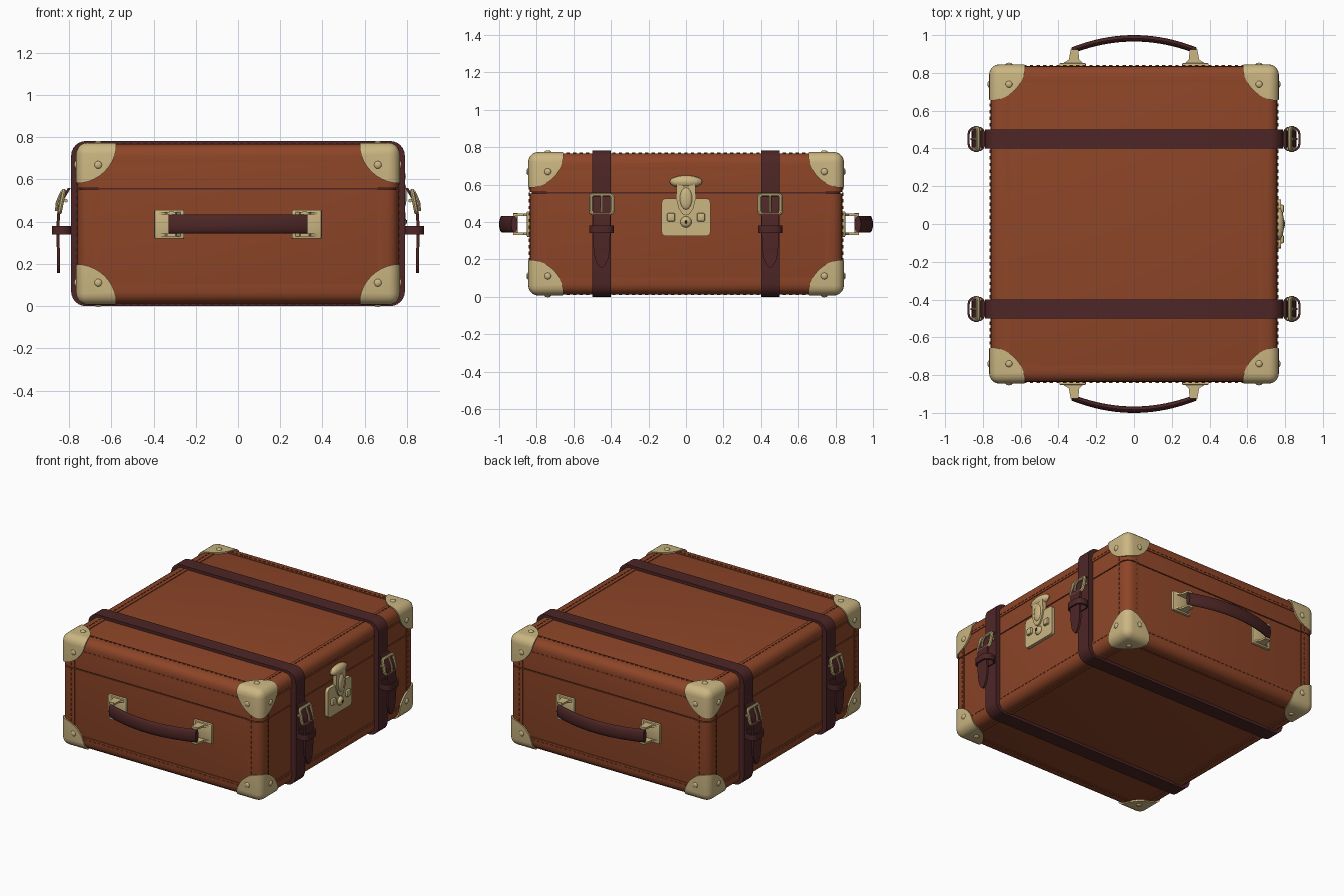
import bpy, bmesh, math
from mathutils import Vector, Matrix

if "Cube" in bpy.data.objects:
    bpy.data.objects.remove(bpy.data.objects["Cube"])


def material(name, rgb):
    m = bpy.data.materials.new(name)
    m.diffuse_color = (*rgb, 1)
    m.use_nodes = True
    m.node_tree.nodes["Principled BSDF"].inputs["Base Color"].default_value = m.diffuse_color
    return m


LEATHER = material("tan_leather", (0.27, 0.06, 0.021))
DARK = material("dark_strap_leather", (0.075, 0.019, 0.019))
BRASS = material("pale_brass", (0.60, 0.47, 0.225))
CZ = 0.39  # height of the case centre


def finish(name, bm, mat):
    bmesh.ops.recalc_face_normals(bm, faces=bm.faces)
    me = bpy.data.meshes.new(name)
    bm.to_mesh(me)
    bm.free()
    me.materials.append(mat)
    ob = bpy.data.objects.new(name, me)
    bpy.context.collection.objects.link(ob)
    return ob


def box(name, center, half, mat, bevel=0, segs=4):
    bm = bmesh.new()
    bmesh.ops.create_cube(bm, size=2)
    for v in bm.verts:
        v.co = Vector(center) + Vector([v.co[i] * half[i] for i in range(3)])
    if bevel:
        bmesh.ops.bevel(bm, geom=bm.edges[:], offset=bevel, segments=segs,
                        profile=0.5, affect='EDGES')
    return finish(name, bm, mat)


def prism(name, pts, lo, hi, axis, mat):
    """Extrude a flat outline along an axis."""
    def place(a, b, d):
        return {'x': (d, a, b), 'y': (a, d, b), 'z': (a, b, d)}[axis]
    bm = bmesh.new()
    low = [bm.verts.new(place(a, b, lo)) for a, b in pts]
    top = [bm.verts.new(place(a, b, hi)) for a, b in pts]
    bm.faces.new(low)
    bm.faces.new(top)
    n = len(pts)
    for i in range(n):
        bm.faces.new((low[i], low[(i + 1) % n], top[(i + 1) % n], top[i]))
    return finish(name, bm, mat)


def loft(name, rings, mat):
    """Skin a list of equal rings and cap both ends."""
    bm = bmesh.new()
    rows = [[bm.verts.new(p) for p in r] for r in rings]
    n = len(rows[0])
    for r, q in zip(rows, rows[1:]):
        for i in range(n):
            bm.faces.new((r[i], r[(i + 1) % n], q[(i + 1) % n], q[i]))
    bm.faces.new(rows[0])
    bm.faces.new(rows[-1])
    return finish(name, bm, mat)


def round_rect(ca, cb, ha, hb, r, n=5):
    pts = []
    for k, (sa, sb) in enumerate([(1, 1), (-1, 1), (-1, -1), (1, -1)]):
        for i in range(n + 1):
            t = math.pi / 2 * (k + i / n)
            pts.append((ca + sa * (ha - r) + r * math.cos(t),
                        cb + sb * (hb - r) + r * math.sin(t)))
    return pts


def bake(ob):
    dg = bpy.context.evaluated_depsgraph_get()
    me = bpy.data.meshes.new_from_object(ob.evaluated_get(dg))
    name, mat = ob.name, ob.data.materials[0]
    bpy.data.objects.remove(ob)
    me.materials.clear()
    me.materials.append(mat)
    new = bpy.data.objects.new(name, me)
    bpy.context.collection.objects.link(new)
    return new


def cut(ob, cutter, op='DIFFERENCE'):
    mod = ob.modifiers.new("cut", 'BOOLEAN')
    mod.operation, mod.solver, mod.object = op, 'EXACT', cutter
    new = bake(ob)
    bpy.data.objects.remove(cutter)
    return new


def tube(name, pts, r, mat, cyclic=False):
    cu = bpy.data.curves.new(name, 'CURVE')
    cu.dimensions, cu.bevel_depth, cu.bevel_resolution = '3D', r, 2
    cu.use_fill_caps = True
    sp = cu.splines.new('POLY')
    sp.points.add(len(pts) - 1)
    for p, co in zip(sp.points, pts):
        p.co = (*co, 1)
    sp.use_cyclic_u = cyclic
    cu.materials.append(mat)
    ob = bpy.data.objects.new(name, cu)
    bpy.context.collection.objects.link(ob)
    return bake(ob)


def dome(name, center, half, mat):
    bm = bmesh.new()
    bmesh.ops.create_uvsphere(bm, u_segments=14, v_segments=8, radius=1)
    bm.transform(Matrix.Translation(center) @ Matrix.Diagonal((*half, 1)))
    return finish(name, bm, mat)


# case panels with raised edge trim, split by the lid seam
H = (0.76, 0.837, 0.377)
panels = box("case_panels", (0, 0, CZ), [h - 0.005 for h in H], LEATHER, 0.05)
trim = box("edge_trim", (0, 0, CZ), H, LEATHER, 0.055)
for axis in range(3):
    half = [H[0] - 0.1, H[1] - 0.09, H[2] - 0.09]
    half[axis] = 2
    trim = cut(trim, box("cutter", (0, 0, CZ), half, LEATHER))
panels = cut(panels, box("cutter", (0, 0, 0.556), (2, 2, 0.003), LEATHER))
trim = cut(trim, box("cutter", (0, 0, 0.556), (2, 2, 0.003), LEATHER))
box("seam_core", (0, 0, CZ), [h - 0.012 for h in H], DARK, 0.05)

# stitches running along the trim on every face
bm = bmesh.new()
for a in range(3):
    for u, v in ((a - 2, a - 1), (a - 1, a - 2)):
        u, v = u % 3, v % 3
        count = int((H[v] - 0.1) * 2 / 0.035)
        for sa in (-1, 1):
            for su in (-1, 1):
                for i in range(count + 1):
                    c, s = [0, 0, 0], [0, 0, 0]
                    c[a], c[u] = sa * H[a], su * (H[u] - 0.075)
                    c[v] = (i - count / 2) * 0.035
                    s[a], s[u], s[v] = 0.008, 0.005, 0.018
                    c[2] += CZ
                    bmesh.ops.create_cube(bm, size=1, matrix=Matrix.Translation(c)
                                          @ Matrix.Diagonal((*s, 1)))
finish("stitches", bm, LEATHER)

# corner caps with a rivet on each face
C = (0.767, 0.845, 0.384)
for sx in (-1, 1):
    for sy in (-1, 1):
        for sz in (-1, 1):
            s = (sx, sy, sz)
            corner = [s[i] * C[i] + (CZ if i == 2 else 0) for i in range(3)]
            cap = box("corner_cap", (0, 0, CZ), C, BRASS, 0.055, 5)
            bm = bmesh.new()
            bmesh.ops.create_uvsphere(bm, u_segments=40, v_segments=20, radius=0.193)
            bm.transform(Matrix.Translation(corner))
            cut(cap, finish("cutter", bm, BRASS), 'INTERSECT')
            for a in range(3):
                c = [corner[i] - (0 if i == a else s[i] * 0.105) for i in range(3)]
                r = [0.009 if i == a else 0.018 for i in range(3)]
                dome("cap_rivet", c, r, BRASS)

for y in (-0.45, 0.45):
    # strap around the case
    prism("strap", round_rect(0, 0.391, 0.79, 0.391, 0.07, 6), y - 0.05, y + 0.05, 'y', DARK)
    for s in (-1, 1):
        # hanging strap tail with a pointed tip
        rows = [(0.798, 0.56, 0.046), (0.828, 0.51, 0.046), (0.848, 0.45, 0.046),
                (0.854, 0.36, 0.046), (0.85, 0.25, 0.043), (0.85, 0.2, 0.034),
                (0.85, 0.172, 0.02), (0.85, 0.157, 0.006)]
        loft("strap_tail", [[(s * (x + dx), y + dy * w, z) for dx, dy in
             ((-0.007, -1), (0.007, -1), (0.007, 1), (-0.007, 1))] for x, z, w in rows], DARK)
        # keeper loop
        keeper = prism("strap_keeper", round_rect(s * 0.834, y, 0.047, 0.066, 0.04),
                       0.34, 0.38, 'z', DARK)
        cut(keeper, prism("cutter", round_rect(s * 0.834, y, 0.036, 0.055, 0.03),
                          0.3, 0.42, 'z', DARK))
        # buckle frame, bar and prong
        loop = round_rect(y, 0.495, 0.058, 0.05, 0.015, 3)
        tube("buckle_frame", [(s * (0.835 - (z - 0.495) * 0.2), b, z) for b, z in loop],
             0.011, BRASS, True)
        tube("buckle_bar", [(s * 0.815, y - 0.058, 0.5), (s * 0.815, y + 0.058, 0.5)],
             0.009, BRASS)
        tube("buckle_prong", [(s * 0.835, y, 0.54), (s * 0.856, y, 0.49), (s * 0.86, y, 0.45)],
             0.007, BRASS)

for s in (-1, 1):
    # curved carrying handle
    rings = []
    for i in range(21):
        x = 0.33 * (i / 10 - 1)
        yc = 0.918 + 0.065 * (1 - (x / 0.33) ** 2)
        rings.append([(x, s * (yc + 0.017 * math.cos(t)), 0.388 + 0.045 * math.sin(t))
                      for t in [math.tau * k / 16 for k in range(16)]])
    loft("handle", rings, DARK)
    # handle brackets
    for m in (-1, 1):
        box("bracket_plate", (m * 0.325, s * 0.842, 0.388), (0.07, 0.01, 0.068), BRASS, 0.005, 2)
        arm = [(m * x, s * y) for x, y in ((0.265, 0.845), (0.385, 0.845), (0.345, 0.87),
               (0.335, 0.925), (0.295, 0.925), (0.29, 0.87))]
        for z in (0.331, 0.433):
            prism("bracket_arm", arm, z, z + 0.013, 'z', BRASS)
        tube("bracket_pin", [(m * 0.315, s * 0.913, 0.33), (m * 0.315, s * 0.913, 0.447)],
             0.012, BRASS)

# lock plate, hasp, studs and key disc
prism("lock_plate", round_rect(0, 0.425, 0.13, 0.1, 0.022), 0.75, 0.777, 'x', BRASS)
dome("hasp_mount", (0.765, 0, 0.615), (0.03, 0.088, 0.034), BRASS)
hasp = [(-0.05, 0.6), (-0.053, 0.53), (-0.04, 0.475), (-0.02, 0.443), (0, 0.434)]
hasp += [(-a, b) for a, b in hasp[-2::-1]]
prism("lock_hasp", hasp, 0.76, 0.787, 'x', BRASS)
dome("hasp_boss", (0.785, 0, 0.525), (0.014, 0.034, 0.06), BRASS)
dome("key_disc", (0.777, 0, 0.4), (0.02, 0.03, 0.03), BRASS)
tube("keyhole", [(0.796, 0, 0.392), (0.796, 0, 0.408)], 0.005, DARK)
for s in (-1, 1):
    box("lock_stud", (0.78, s * 0.08, 0.425), (0.014, 0.022, 0.022), BRASS, 0.008, 2)

# smooth shading with crisp edges
bpy.ops.object.select_all(action='SELECT')
bpy.context.view_layer.objects.active = panels
bpy.ops.object.shade_smooth_by_angle(angle=math.radians(35))
